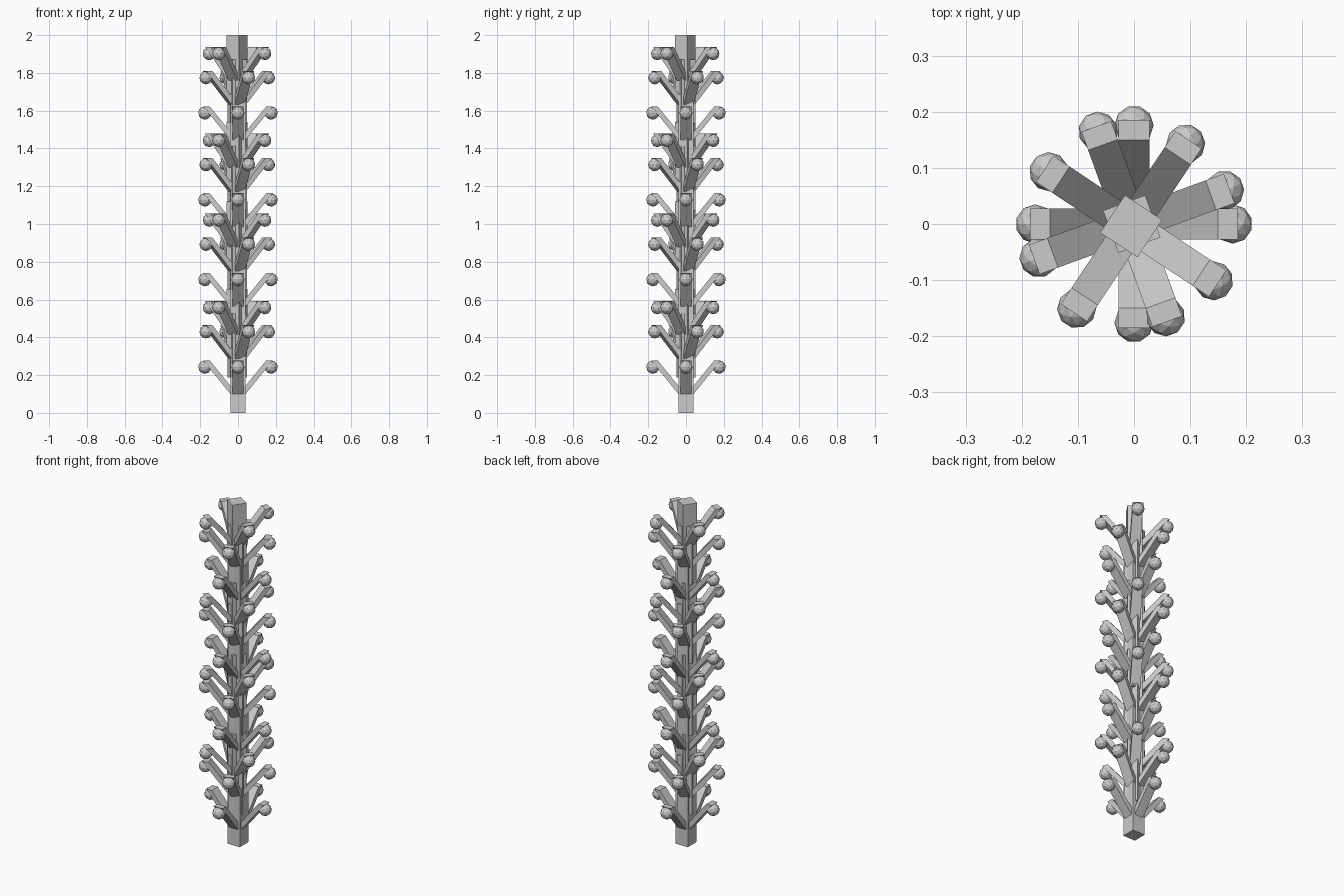
import bpy, bmesh
from math import radians, pi
from mathutils import Matrix, Vector

if "Cube" in bpy.data.objects:
    bpy.data.objects.remove(bpy.data.objects["Cube"])

H = 0.34          # height of one trunk segment
TRUNK = 0.04      # trunk half width
ARM = 0.028       # arm half width


def make_object(name, bm, matrix):
    bmesh.ops.recalc_face_normals(bm, faces=bm.faces)
    mesh = bpy.data.meshes.new(name)
    bm.to_mesh(mesh)
    bm.free()
    obj = bpy.data.objects.new(name, mesh)
    obj.matrix_world = matrix
    bpy.context.collection.objects.link(obj)
    return obj


def stem_segment(matrix):
    bm = bmesh.new()
    bmesh.ops.create_cube(bm, size=1, matrix=Matrix.Translation((0, 0, H / 2))
                          @ Matrix.Diagonal((2 * TRUNK, 2 * TRUNK, H, 1)))
    make_object("stem_segment", bm, matrix)


def arm(matrix):
    # slanted arm with a level tip
    bm = bmesh.new()
    profile = [(0.036, 0.095), (0.185, 0.278), (0.15, 0.278), (0.036, 0.138)]
    face = bm.faces.new([bm.verts.new((x, -ARM, z)) for x, z in profile])
    side = bmesh.ops.extrude_face_region(bm, geom=[face], use_keep_orig=True)
    moved = [v for v in side["geom"] if isinstance(v, bmesh.types.BMVert)]
    bmesh.ops.translate(bm, verts=moved, vec=Vector((0, 2 * ARM, 0)))
    make_object("arm", bm, matrix)


def bud(matrix):
    # faceted ball under the arm tip
    bm = bmesh.new()
    bmesh.ops.create_icosphere(bm, subdivisions=2, radius=0.035,
                               matrix=Matrix.Translation((0.176, 0, 0.242)))
    make_object("bud", bm, matrix)


# four overlapping groups, each of three twisted whorls
groups = [0.0, 0.463, 0.885, 1.345]
whorls = [(0.0, 0, 0.0, 0.0), (0.187, 20, -0.004, 0.0), (0.315, -33.5, -0.005, -0.004)]
for base in groups:
    for dz, angle, ox, oy in whorls:
        place = Matrix.Translation((ox, oy, base + dz)) @ Matrix.Rotation(radians(angle), 4, 'Z')
        stem_segment(place)
        for k in range(4):
            turned = place @ Matrix.Rotation(k * pi / 2, 4, 'Z')
            arm(turned)
            bud(turned)
